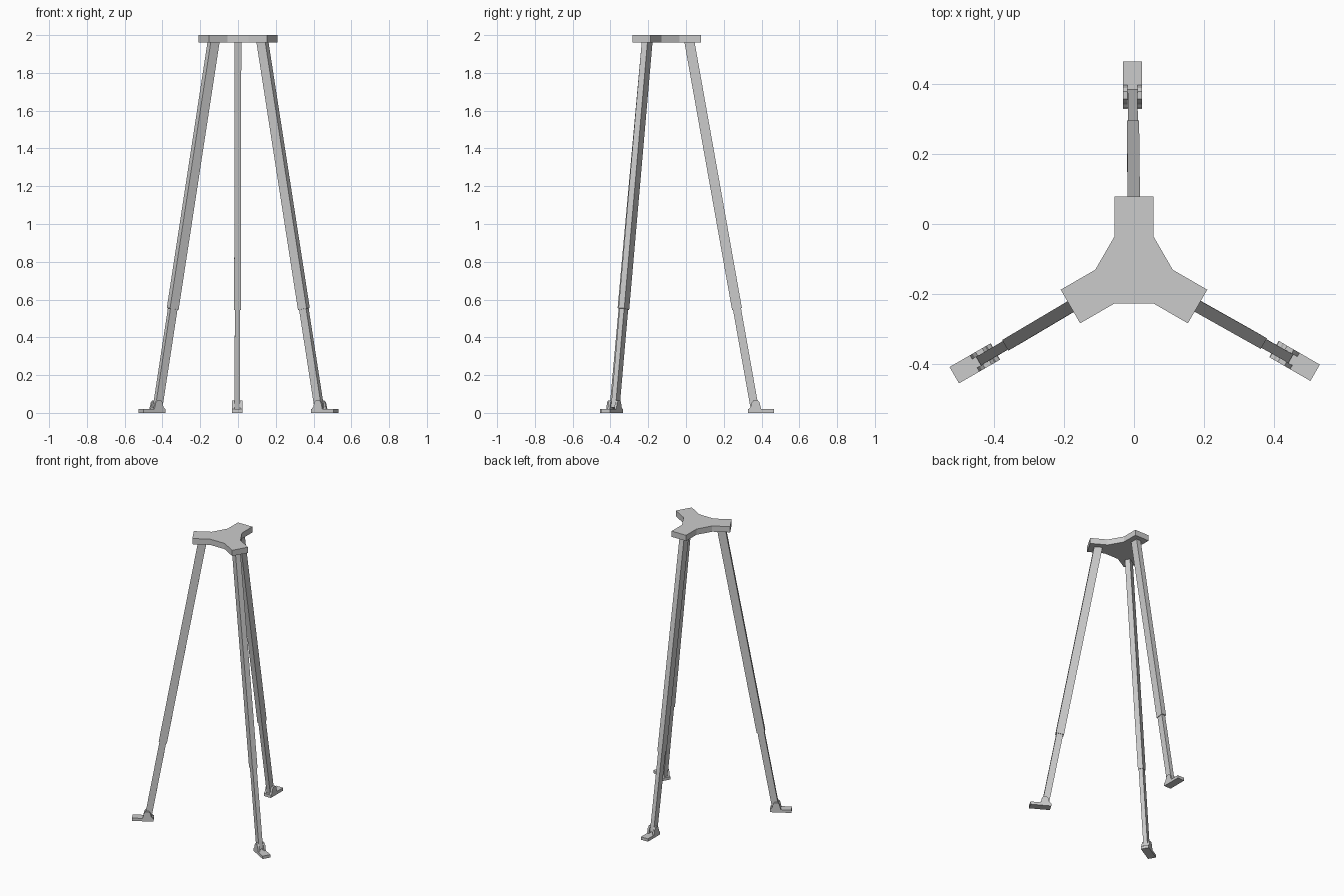
import bpy, bmesh, math
from mathutils import Vector, Matrix

if "Cube" in bpy.data.objects:
    bpy.data.objects.remove(bpy.data.objects["Cube"])

CENTRE = Vector((0, -0.131, 0))          # axis of the three-fold symmetry


def make(name, bm, turn=0.0):
    """Turn bmesh data about the tripod axis and link it as an object."""
    bmesh.ops.recalc_face_normals(bm, faces=bm.faces)
    bm.transform(Matrix.Translation(CENTRE) @ Matrix.Rotation(turn, 4, 'Z'))
    me = bpy.data.meshes.new(name)
    bm.to_mesh(me)
    bm.free()
    ob = bpy.data.objects.new(name, me)
    bpy.context.collection.objects.link(ob)
    return ob


def prism(bm, points, direction):
    """Extrude a closed outline along a vector."""
    face = bm.faces.new([bm.verts.new(p) for p in points])
    ext = bmesh.ops.extrude_face_region(bm, geom=[face])
    vs = [g for g in ext["geom"] if isinstance(g, bmesh.types.BMVert)]
    bmesh.ops.translate(bm, verts=vs, vec=direction)


def bar(bm, a, b, half_w, half_d):
    """Rectangular bar from a to b with square-cut ends."""
    d = b - a
    side = Vector((1, 0, 0))
    depth = d.normalized().cross(side).normalized()
    prism(bm, [a + side * half_w * s + depth * half_d * t
               for s, t in ((-1, -1), (1, -1), (1, 1), (-1, 1))], d)


def axis(z):
    """Point on the leg centre line at height z."""
    k = (1.96 - z) / 1.94
    return Vector((-0.004 * k, 0.150 + 0.178 * (1.96 - z), z))


# Three-armed top plate
bm = bmesh.new()
outline = []
for i in range(3):
    rot = Matrix.Rotation(i * math.tau / 3, 3, 'Z')
    for x, y in ((0.0555, 0.096), (0.0555, 0.210), (-0.0555, 0.210), (-0.0555, 0.096)):
        outline.append(rot @ Vector((x, y, 1.96)))
prism(bm, outline, Vector((0, 0, 0.04)))
make("top_plate", bm)

for i, label in enumerate(("back", "left", "right")):
    turn = i * math.tau / 3

    # Upper leg tube
    bm = bmesh.new()
    bar(bm, axis(1.97), axis(0.55), 0.0175, 0.0265)
    make(label + "_upper_leg", bm, turn)

    # Telescoping lower leg
    bm = bmesh.new()
    bar(bm, axis(0.60), axis(0.025), 0.014, 0.0215)
    make(label + "_lower_leg", bm, turn)

    # Foot plate
    bm = bmesh.new()
    prism(bm, [Vector((-0.004 + x, y, 0)) for x, y in
               ((-0.027, 0.460), (0.027, 0.460), (0.027, 0.596), (-0.027, 0.596))],
          Vector((0, 0, 0.02)))
    make(label + "_foot_plate", bm, turn)

    # Pair of bracket ears gripping the lower leg
    bm = bmesh.new()
    ear = ((0.461, 0.019), (0.473, 0.030), (0.479, 0.055), (0.488, 0.066),
           (0.510, 0.066), (0.520, 0.055), (0.529, 0.019))
    for x in (-0.031, 0.010):
        prism(bm, [Vector((x, y, z)) for y, z in ear], Vector((0.013, 0, 0)))
    make(label + "_foot_bracket", bm, turn)
